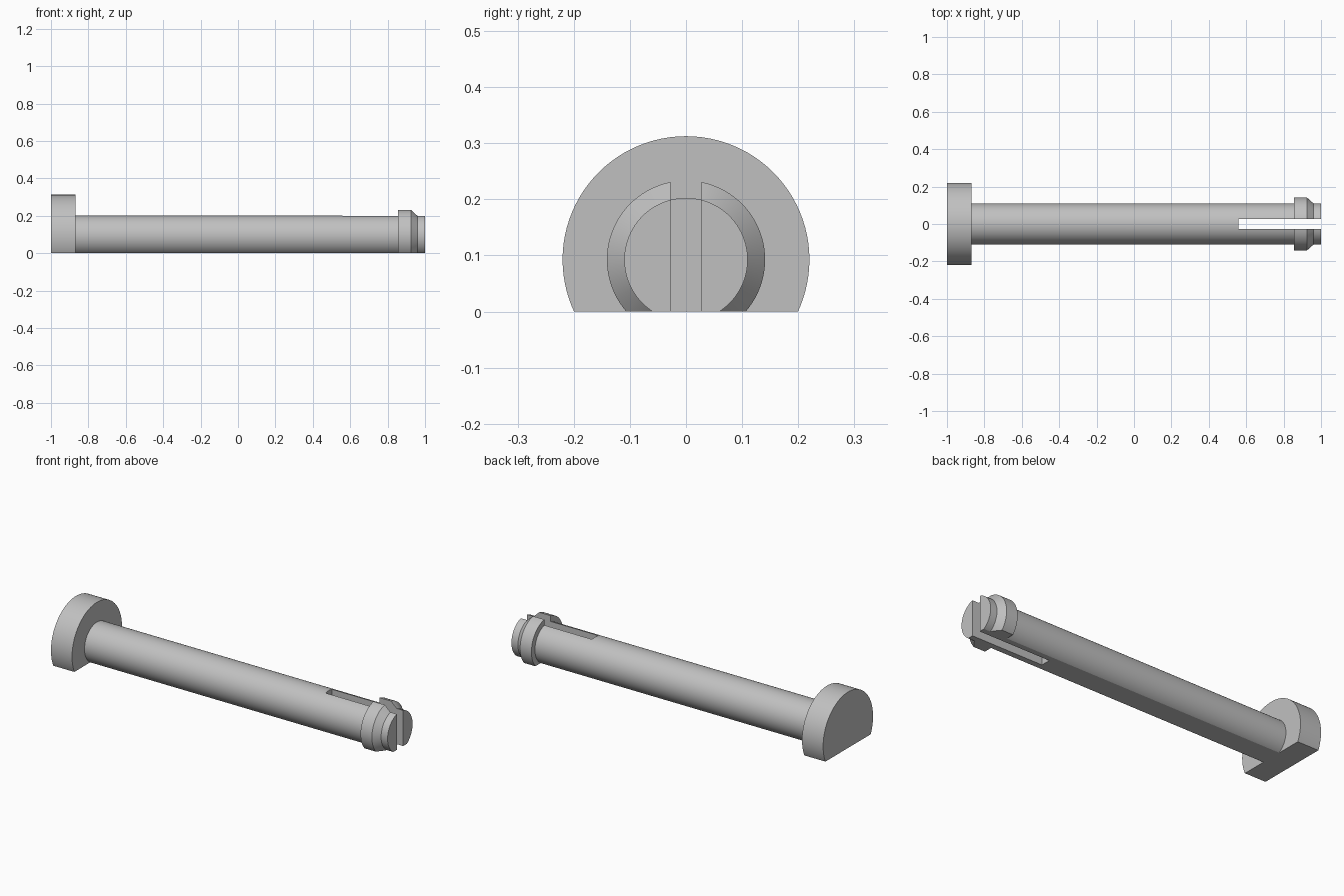
import bpy, bmesh, math
from mathutils import Vector

cube = bpy.data.objects.get("Cube")
if cube:
    bpy.data.objects.remove(cube, do_unlink=True)

AXIS_Z = 0.0925      # height of the pin's centre line above the flat
SHAFT_R, HEAD_R, COLLAR_R = 0.11, 0.22, 0.141

grey = bpy.data.materials.new("plain grey")
grey.use_nodes = True
colour = (0.53, 0.53, 0.53, 1)
grey.diffuse_color = colour
grey.node_tree.nodes["Principled BSDF"].inputs["Base Color"].default_value = colour


def add_object(name, bm):
    mesh = bpy.data.meshes.new(name)
    bm.to_mesh(mesh)
    bm.free()
    mesh.materials.append(grey)
    obj = bpy.data.objects.new(name, mesh)
    bpy.context.collection.objects.link(obj)
    return obj


# Pin: head, shaft, snap collar and tip turned from one profile (x, radius)
profile = [(-1, 0), (-1, HEAD_R), (-0.87, HEAD_R), (-0.87, SHAFT_R),
           (0.855, SHAFT_R), (0.855, COLLAR_R), (0.925, COLLAR_R),
           (0.96, SHAFT_R), (1, SHAFT_R), (1, 0)]
bm = bmesh.new()
verts = [bm.verts.new((x, 0, AXIS_Z + r)) for x, r in profile]
edges = [bm.edges.new(pair) for pair in zip(verts, verts[1:])]
bmesh.ops.spin(bm, geom=verts + edges, cent=(0, 0, AXIS_Z), axis=(1, 0, 0),
               angle=math.tau, steps=96, use_duplicate=False)
bmesh.ops.remove_doubles(bm, verts=bm.verts, dist=0.0001)

# Flat underside
cut = bmesh.ops.bisect_plane(bm, geom=bm.verts[:] + bm.edges[:] + bm.faces[:],
                             plane_co=Vector((0, 0, 0)), plane_no=Vector((0, 0, 1)),
                             clear_inner=True)
rim = [e for e in bm.edges if e.is_boundary]
bmesh.ops.holes_fill(bm, edges=rim, sides=0)
bmesh.ops.recalc_face_normals(bm, faces=bm.faces)
pin = add_object("snap_pin", bm)

# Slot that splits the tip into two springy prongs
bm = bmesh.new()
bmesh.ops.create_cube(bm, size=1)
bmesh.ops.scale(bm, vec=(0.54, 0.055, 1), verts=bm.verts)
bmesh.ops.translate(bm, vec=(0.83, 0, 0.1), verts=bm.verts)
slot = add_object("slot_cutter", bm)
slot.hide_render = True
slot.hide_viewport = True
slot.display_type = 'WIRE'

boolean = pin.modifiers.new("slot", 'BOOLEAN')
boolean.operation = 'DIFFERENCE'
boolean.solver = 'EXACT'
boolean.object = slot

bpy.context.view_layer.objects.active = pin
pin.select_set(True)
bpy.ops.object.modifier_apply(modifier="slot")
bpy.data.objects.remove(slot, do_unlink=True)
bpy.ops.object.shade_smooth_by_angle(angle=math.radians(25))
